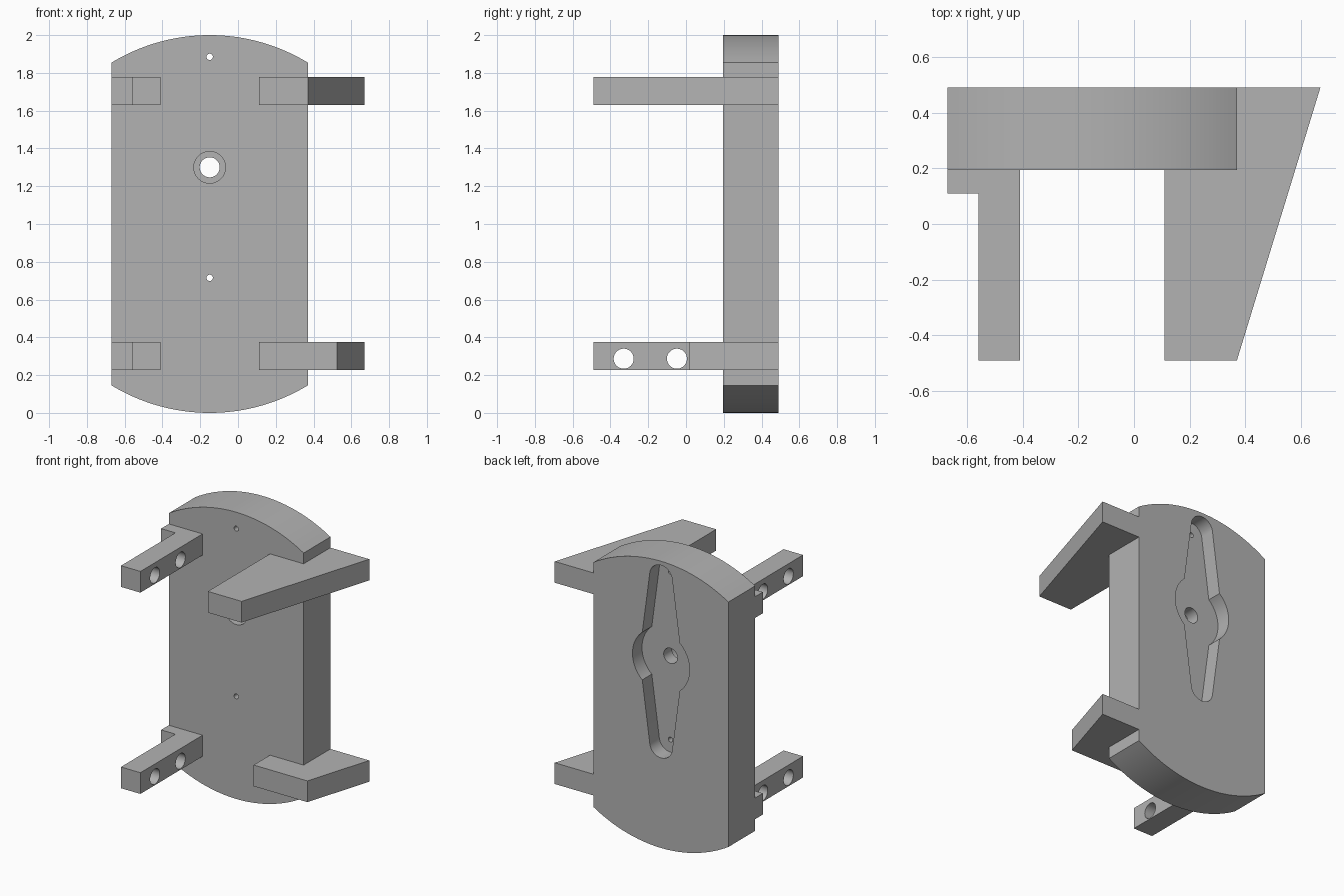
import bpy, bmesh
from math import sin, cos, radians, asin, degrees
from mathutils import Vector

cube = bpy.data.objects.get("Cube")
if cube:
    bpy.data.objects.remove(cube, do_unlink=True)

grey = bpy.data.materials.new("plain grey")
grey.use_nodes = True
colour = (0.45, 0.45, 0.45, 1)
grey.diffuse_color = colour
grey.node_tree.nodes["Principled BSDF"].inputs["Base Color"].default_value = colour

BACK, PLATE_FRONT, ARM_FRONT = 0.49, 0.195, -0.49
AXIS_X, PIVOT_Z = -0.15, 1.30


def arc(cx, cy, r, start, end, n=32):
    """Points along an arc, angles in degrees."""
    angles = [radians(start + (end - start) * i / n) for i in range(n + 1)]
    return [(cx + r * cos(a), cy + r * sin(a)) for a in angles]


def circle(cx, cy, r, n=48):
    return arc(cx, cy, r, 0, 360, n)[:-1]


def prism(name, outline, axis, lo, hi):
    """Extrude a 2D outline along an axis from lo to hi."""
    place = {"X": lambda a, b, d: (d, a, b),
             "Y": lambda a, b, d: (a, d, b),
             "Z": lambda a, b, d: (a, b, d)}[axis]
    bm = bmesh.new()
    face = bm.faces.new([bm.verts.new(place(a, b, lo)) for a, b in outline])
    grown = bmesh.ops.extrude_face_region(bm, geom=[face])["geom"]
    shift = Vector(place(0, 0, hi - lo))
    bmesh.ops.translate(bm, vec=shift, verts=[v for v in grown if isinstance(v, bmesh.types.BMVert)])
    bmesh.ops.recalc_face_normals(bm, faces=bm.faces)
    mesh = bpy.data.meshes.new(name)
    bm.to_mesh(mesh)
    bm.free()
    obj = bpy.data.objects.new(name, mesh)
    bpy.context.collection.objects.link(obj)
    mesh.materials.append(grey)
    return obj


def activate(obj):
    bpy.ops.object.select_all(action="DESELECT")
    obj.select_set(True)
    bpy.context.view_layer.objects.active = obj


def cut(obj, cutters):
    """Subtract each cutter, then discard it."""
    activate(obj)
    for cutter in cutters:
        cutter.hide_render = True
        mod = obj.modifiers.new("cut", "BOOLEAN")
        mod.operation, mod.solver, mod.object = "DIFFERENCE", "EXACT", cutter
        bpy.ops.object.modifier_apply(modifier=mod.name)
        bpy.data.objects.remove(cutter, do_unlink=True)
    bpy.ops.object.shade_smooth_by_angle(angle=radians(30))


# Back plate: a disc trimmed by two straight sides
half = degrees(asin(0.52))
plate = prism("back_plate",
              arc(AXIS_X, 1, 1, 90 - half, 90 + half) + arc(AXIS_X, 1, 1, 270 - half, 270 + half),
              "Y", PLATE_FRONT, BACK)

# Rear pocket: round hub with two tapered, round-ended lobes
HUB, TIP, REACH, JOIN, TAPER = 0.22, 0.087, 0.585, 49, 8
pocket = (arc(AXIS_X, PIVOT_Z, HUB, -JOIN, JOIN)
          + arc(AXIS_X, PIVOT_Z + REACH, TIP, TAPER, 180 - TAPER)
          + arc(AXIS_X, PIVOT_Z, HUB, 180 - JOIN, 180 + JOIN)
          + arc(AXIS_X, PIVOT_Z - REACH, TIP, 180 + TAPER, 360 - TAPER))
cutters = [prism("pocket_cutter", pocket, "Y", BACK - 0.105, BACK + 0.1),
           prism("shaft_cutter", circle(AXIS_X, PIVOT_Z, 0.053), "Y", 0, 0.6),
           prism("counterbore_cutter", circle(AXIS_X, PIVOT_Z, 0.084), "Y", 0, PLATE_FRONT + 0.1)]
for side in (-1, 1):
    hole = circle(AXIS_X, PIVOT_Z + side * REACH, 0.017, 24)
    cutters.append(prism("pin_cutter", hole, "Y", 0, 0.6))
cut(plate, cutters)

# Arms: drilled stepped bars on the right, sloped brackets on the left
THICK = 0.148
for level, z, front in (("lower", 0.227, 0.015), ("upper", 1.631, ARM_FRONT)):
    bar = [(-0.41, ARM_FRONT), (-0.41, PLATE_FRONT), (-0.67, PLATE_FRONT),
           (-0.67, 0.11), (-0.56, 0.11), (-0.56, ARM_FRONT)]
    arm = prism(level + "_right_arm", bar, "Z", z, z + THICK)
    cut(arm, [prism("bolt_cutter", circle(y, z + 0.06, 0.053), "X", -0.8, -0.2)
              for y in (-0.33, -0.048)])

    slope_x = 0.67 - 0.306 * (BACK - front)
    bracket = [(0.11, front), (slope_x, front), (0.67, BACK), (0.37, BACK),
               (0.37, PLATE_FRONT), (0.11, PLATE_FRONT)]
    prism(level + "_left_bracket", bracket, "Z", z, z + THICK)
